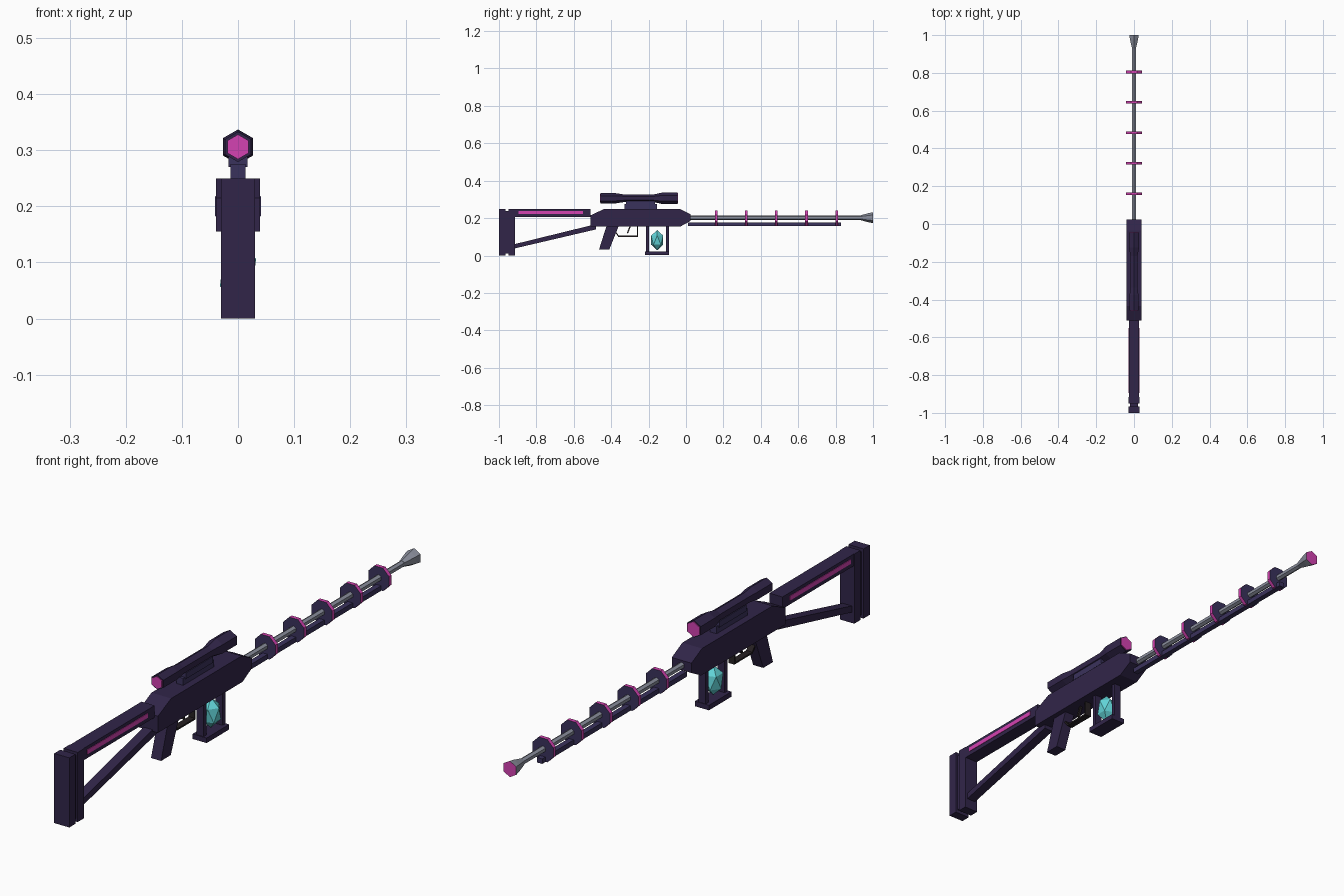
import bpy, bmesh, math
from mathutils import Vector

if "Cube" in bpy.data.objects:
    bpy.data.objects.remove(bpy.data.objects["Cube"], do_unlink=True)


def material(name, rgb):
    m = bpy.data.materials.new(name)
    m.use_nodes = True
    lin = [((c / 255 + 0.055) / 1.055) ** 2.4 for c in rgb] + [1]
    m.diffuse_color = lin
    m.node_tree.nodes["Principled BSDF"].inputs["Base Color"].default_value = lin
    return m


DARK = material("dark purple", (49, 37, 73))
DUSK = material("dusk purple", (58, 50, 92))
PINK = material("hot pink", (212, 66, 178))
STEEL = material("steel grey", (138, 142, 156))
TEAL = material("crystal teal", (98, 212, 216))
BLACK = material("warm black", (38, 32, 34))


def finish(name, bm, *mats):
    bmesh.ops.recalc_face_normals(bm, faces=bm.faces)
    me = bpy.data.meshes.new(name)
    bm.to_mesh(me)
    bm.free()
    for m in mats:
        me.materials.append(m)
    ob = bpy.data.objects.new(name, me)
    bpy.context.collection.objects.link(ob)
    return ob


def slab(name, profile, half, mat, x=0):
    """Side profile of (y, z) points, extruded across x."""
    bm = bmesh.new()
    face = bm.faces.new([bm.verts.new((x - half, y, z)) for y, z in profile])
    new = bmesh.ops.extrude_face_region(bm, geom=[face])["geom"]
    verts = [v for v in new if isinstance(v, bmesh.types.BMVert)]
    bmesh.ops.translate(bm, verts=verts, vec=(2 * half, 0, 0))
    return finish(name, bm, mat)


def box(name, y0, y1, z0, z1, half, mat, x=0):
    return slab(name, [(y0, z0), (y1, z0), (y1, z1), (y0, z1)], half, mat, x)


def turned(name, profile, z, sides, mats, turn=0.0, cap=0, tail=0):
    """Stack of (y, radius) rings along the y axis; cap and tail are end slots."""
    bm = bmesh.new()
    rings = []
    for y, r in profile:
        angles = [turn + math.tau * i / sides for i in range(sides)]
        rings.append([bm.verts.new((r * math.sin(a), y, z + r * math.cos(a))) for a in angles])
    for a, b in zip(rings, rings[1:]):
        for i in range(sides):
            j = (i + 1) % sides
            bm.faces.new((a[i], a[j], b[j], b[i]))
    bm.faces.new(rings[0]).material_index = tail
    bm.faces.new(rings[-1]).material_index = cap
    return finish(name, bm, *mats)


def bar(name, a, b, thick, half, mat):
    """Thin straight bar between two (y, z) points."""
    a, b = Vector(a), Vector(b)
    d = (b - a).normalized() * thick / 2
    n = Vector((-d.y, d.x))
    return slab(name, [a - d - n, b + d - n, b + d + n, a - d + n], half, mat)


# Receiver
slab("receiver", [(-0.51, 0.155), (-0.03, 0.155), (0.025, 0.185), (0.025, 0.22),
                  (-0.035, 0.25), (-0.435, 0.25), (-0.51, 0.215)], 0.039, DARK)

# Stock with butt pad, strut and side stripes
box("butt_pad_rear", -1, -0.965, 0, 0.25, 0.03, DARK)
box("butt_pad_core", -0.967, -0.948, 0.012, 0.238, 0.022, DARK)
box("butt_pad_front", -0.95, -0.915, 0, 0.25, 0.028, DARK)
box("stock_beam", -0.92, -0.51, 0.207, 0.25, 0.026, DARK)
slab("stock_strut", [(-0.92, 0.037), (-0.48, 0.14), (-0.48, 0.168), (-0.92, 0.06)], 0.018, DARK)
for side, sx in (("left", 1), ("right", -1)):
    box("stock_stripe_" + side, -0.895, -0.55, 0.222, 0.238, 0.002, PINK, sx * 0.026)

# Grip, trigger and guard
slab("grip", [(-0.465, 0.032), (-0.41, 0.032), (-0.36, 0.158), (-0.425, 0.158)], 0.02, DARK)
guard = [(-0.385, 0.135), (-0.36, 0.103), (-0.26, 0.103), (-0.26, 0.158)]
for i, (a, b) in enumerate(zip(guard, guard[1:])):
    bar("trigger_guard_%d" % (i + 1), a, b, 0.006, 0.012, BLACK)
bar("trigger", (-0.298, 0.157), (-0.312, 0.122), 0.007, 0.005, BLACK)

# Crystal cage
for label, y in (("rear", -0.207), ("front", -0.1)):
    box("cage_post_" + label, y - 0.008, y + 0.008, 0.018, 0.158, 0.014, DARK)
box("cage_base", -0.218, -0.09, 0.004, 0.022, 0.028, DARK)
bm = bmesh.new()
bmesh.ops.create_icosphere(bm, subdivisions=1, radius=1)
bmesh.ops.scale(bm, vec=(0.036, 0.038, 0.054), verts=bm.verts)
bmesh.ops.translate(bm, vec=(0, -0.154, 0.082), verts=bm.verts)
finish("crystal", bm, TEAL)

# Barrel, muzzle, rail and rings
turned("barrel", [(0, 0.0115), (0.95, 0.0115)], 0.202, 6, [STEEL])
turned("muzzle", [(0.93, 0.012), (0.978, 0.025), (1, 0.029)], 0.202, 6, [STEEL, PINK], cap=1)
box("under_rail", 0.01, 0.83, 0.158, 0.176, 0.01, DUSK)
for i in range(5):
    y = 0.161 + i * 0.161
    ring = turned("barrel_ring_%d" % (i + 1), [(y - 0.007, 0.0445), (y + 0.007, 0.0445)],
                  0.2, 8, [PINK, DUSK], turn=math.pi / 8, cap=1, tail=1)

# Scope on its mount
box("mount_foot", -0.33, -0.155, 0.245, 0.275, 0.013, DUSK)
box("mount_saddle", -0.32, -0.165, 0.27, 0.292, 0.017, DUSK)
turned("scope", [(-0.457, 0.027), (-0.375, 0.027), (-0.335, 0.021), (-0.17, 0.021),
                 (-0.125, 0.031), (-0.045, 0.031)], 0.306, 6, [DARK])
turned("scope_eyepiece", [(-0.46, 0.022), (-0.452, 0.022)], 0.306, 6, [PINK])
turned("scope_lens", [(-0.05, 0.027), (-0.042, 0.027)], 0.306, 6, [PINK])
